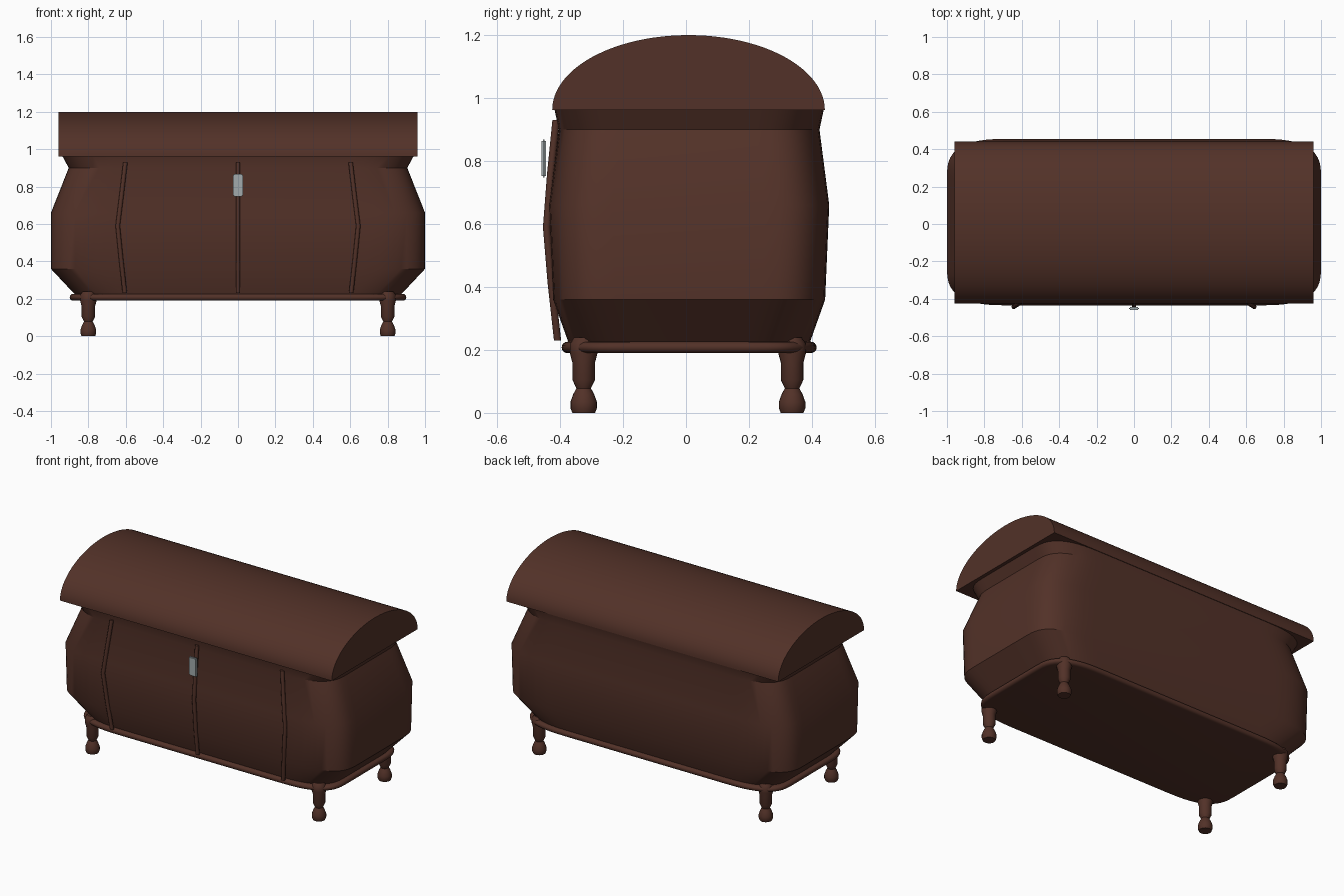
import bpy
import bmesh
import math

cube = bpy.data.objects.get("Cube")
if cube:
    bpy.data.objects.remove(cube, do_unlink=True)

MID_Y = 0.01  # the chest sits slightly back to leave room for the lock


def make_material(name, color, roughness):
    mat = bpy.data.materials.new(name)
    mat.use_nodes = True
    mat.diffuse_color = color
    bsdf = mat.node_tree.nodes["Principled BSDF"]
    bsdf.inputs["Base Color"].default_value = color
    bsdf.inputs["Roughness"].default_value = roughness
    return mat


wood = make_material("dark brown wood", (0.085, 0.031, 0.021, 1), 0.7)
metal = make_material("grey metal", (0.36, 0.41, 0.42, 1), 0.5)


def finish(name, bm, mat, angle=30):
    bmesh.ops.recalc_face_normals(bm, faces=bm.faces)
    mesh = bpy.data.meshes.new(name)
    bm.to_mesh(mesh)
    bm.free()
    mesh.materials.append(mat)
    obj = bpy.data.objects.new(name, mesh)
    bpy.context.collection.objects.link(obj)
    bpy.ops.object.select_all(action="DESELECT")
    bpy.context.view_layer.objects.active = obj
    obj.select_set(True)
    bpy.ops.object.shade_smooth_by_angle(angle=math.radians(angle))
    return obj


def loft(name, rings, mat, angle=30):
    """Join rings of 3D points with quads and cap both ends."""
    bm = bmesh.new()
    loops = [[bm.verts.new(p) for p in ring] for ring in rings]
    count = len(loops[0])
    for low, high in zip(loops, loops[1:]):
        for i in range(count):
            j = (i + 1) % count
            bm.faces.new((low[i], low[j], high[j], high[i]))
    bm.faces.new(loops[0])
    bm.faces.new(loops[-1])
    return finish(name, bm, mat, angle)


def rounded_outline(z, half_x, half_y, steps=12):
    """Rectangle with long, soft corners."""
    rx, ry, power = 0.33, 0.2, 2 / 2.8
    points = []
    for quarter in range(4):
        sx = 1 if quarter in (0, 3) else -1
        sy = 1 if quarter < 2 else -1
        for k in range(steps + 1):
            t = (quarter + k / steps) * math.pi / 2
            c, s = abs(math.cos(t)) ** power, abs(math.sin(t)) ** power
            points.append((sx * (half_x - rx + rx * c),
                           MID_Y + sy * (half_y - ry + ry * s), z))
    return points


def circle(x, y, z, radius, sides=20):
    return [(x + radius * math.cos(2 * math.pi * i / sides),
             y + radius * math.sin(2 * math.pi * i / sides), z)
            for i in range(sides)]


# Bulging body with a flared neck under the lid
body_levels = [(0.2, 0.85, 0.375), (0.36, 1.0, 0.432), (0.66, 1.0, 0.445),
               (0.9, 0.905, 0.414), (0.965, 0.94, 0.428)]
loft("chest_body", [rounded_outline(*lv) for lv in body_levels], wood)

# Rounded moulding around the base
rim_rings = []
for k in range(9):
    a = math.pi * (k / 8 - 0.5)
    grow = 0.018 * math.cos(a)
    rim_rings.append(rounded_outline(0.208 + 0.018 * math.sin(a),
                                     0.882 + grow, 0.387 + grow))
loft("base_rim", rim_rings, wood, 50)

# Domed lid, a half ellipse with flat ends
arch = [(math.cos(math.pi * i / 48), math.sin(math.pi * i / 48))
        for i in range(49)]
loft("domed_lid", [[(x, 0.008 + 0.433 * c, 0.962 + 0.238 * s) for c, s in arch]
                   for x in (-0.96, 0.96)], wood)

# Turned legs
leg_profile = [(0, 0.036), (0.015, 0.042), (0.035, 0.042), (0.06, 0.033),
               (0.078, 0.023), (0.105, 0.036), (0.16, 0.036),
               (0.19, 0.044), (0.22, 0.044), (0.24, 0.03)]
for end, y in (("front", -0.325), ("back", 0.337)):
    for side, x in (("left", 0.8), ("right", -0.8)):
        loft(f"{end}_{side}_leg",
             [circle(x, y, z, r) for z, r in leg_profile], wood, 40)

# Bent strips on the front
strip_path = [(0.23, -0.408, 0.605), (0.41, -0.428, 0.625),
              (0.59, -0.443, 0.643), (0.76, -0.43, 0.622),
              (0.93, -0.413, 0.602)]
for name, side in (("left", 1), ("middle", 0), ("right", -1)):
    loft(f"{name}_front_strip",
         [circle(side * x, y, z, 0.012, 10) for z, y, x in strip_path], wood, 40)

# Lock plate
bm = bmesh.new()
bmesh.ops.create_cube(bm, size=1)
for v in bm.verts:
    v.co = (v.co.x * 0.054, v.co.y * 0.015 - 0.452, v.co.z * 0.12 + 0.808)
bmesh.ops.bevel(bm, geom=bm.edges[:], offset=0.005, segments=2, affect="EDGES")
finish("lock_plate", bm, metal)
